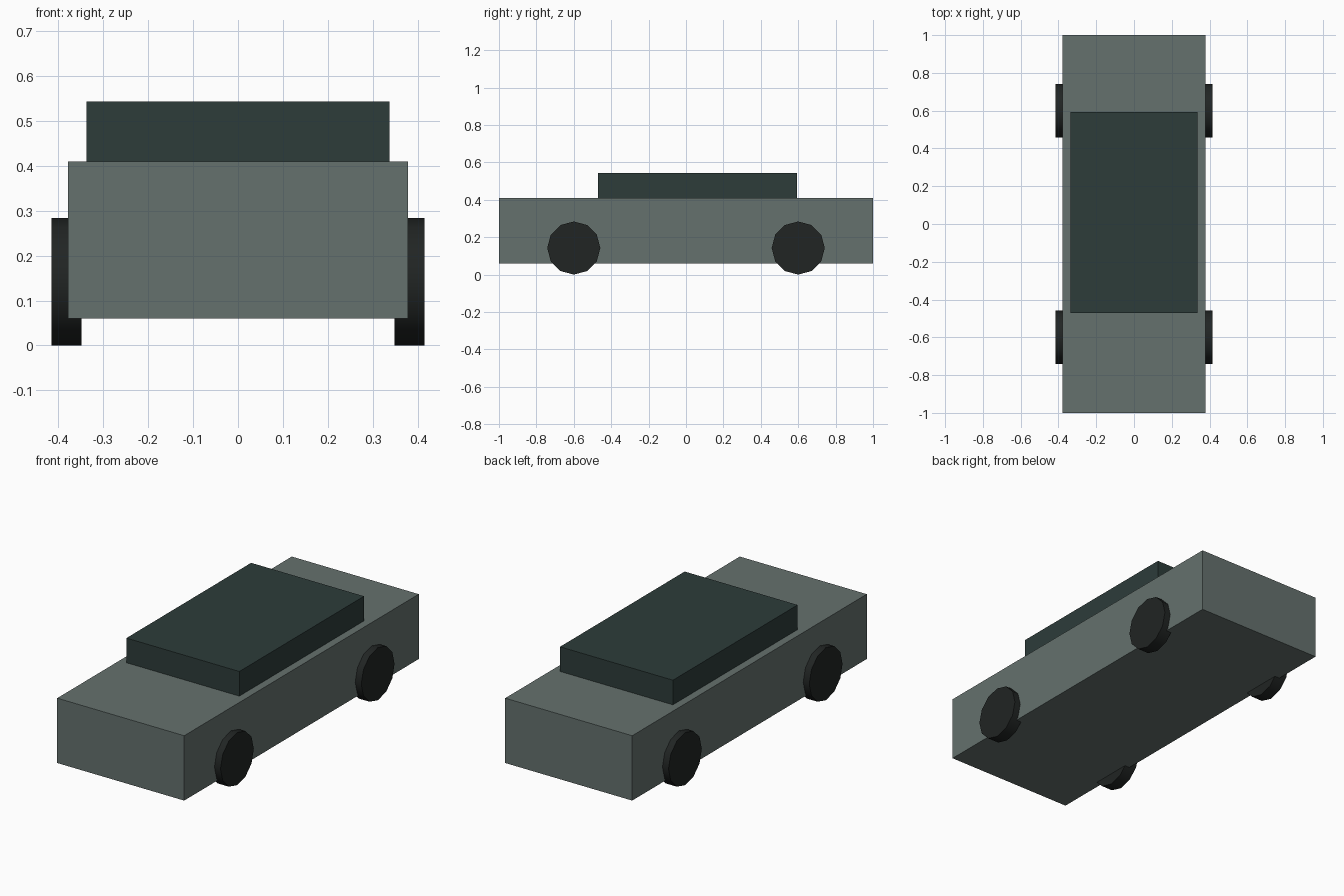
import bpy
import math

if "Cube" in bpy.data.objects:
    bpy.data.objects.remove(bpy.data.objects["Cube"])


def material(name, color):
    mat = bpy.data.materials.new(name)
    mat.diffuse_color = (*color, 1)
    mat.use_nodes = True
    mat.node_tree.nodes["Principled BSDF"].inputs["Base Color"].default_value = mat.diffuse_color
    return mat


def box(name, x, y, z, mat):
    """Box spanning the given (min, max) ranges."""
    spans = (x, y, z)
    bpy.ops.mesh.primitive_cube_add(size=1, location=[(a + b) / 2 for a, b in spans])
    obj = bpy.context.object
    obj.name = name
    obj.scale = [b - a for a, b in spans]
    bpy.ops.object.transform_apply(location=False, rotation=False, scale=True)
    obj.data.materials.append(mat)
    return obj


def wheel(name, side, y, mat):
    """Twelve-sided wheel with its axle along x, resting on z = 0."""
    bpy.ops.mesh.primitive_cylinder_add(
        vertices=12, radius=WHEEL_RADIUS, depth=0.066,
        location=(side * 0.382, y, WHEEL_RADIUS), rotation=(0, math.pi / 2, 0))
    obj = bpy.context.object
    obj.name = name
    obj.data.materials.append(mat)
    bpy.ops.object.shade_smooth_by_angle(angle=math.radians(40))
    return obj


WHEEL_RADIUS = 0.142
paint = material("grey_green_paint", (0.13, 0.165, 0.155))
glass = material("dark_glass", (0.026, 0.045, 0.042))
rubber = material("rubber", (0.015, 0.018, 0.017))

# Body and cabin
box("body", (-0.379, 0.379), (-1, 1), (0.06, 0.41), paint)
box("cabin", (-0.337, 0.337), (-0.47, 0.593), (0.41, 0.543), glass)

# Four wheels
for end, y in (("front", -0.6), ("rear", 0.6)):
    for label, side in (("left", -1), ("right", 1)):
        wheel(f"{end}_{label}_wheel", side, y, rubber)
